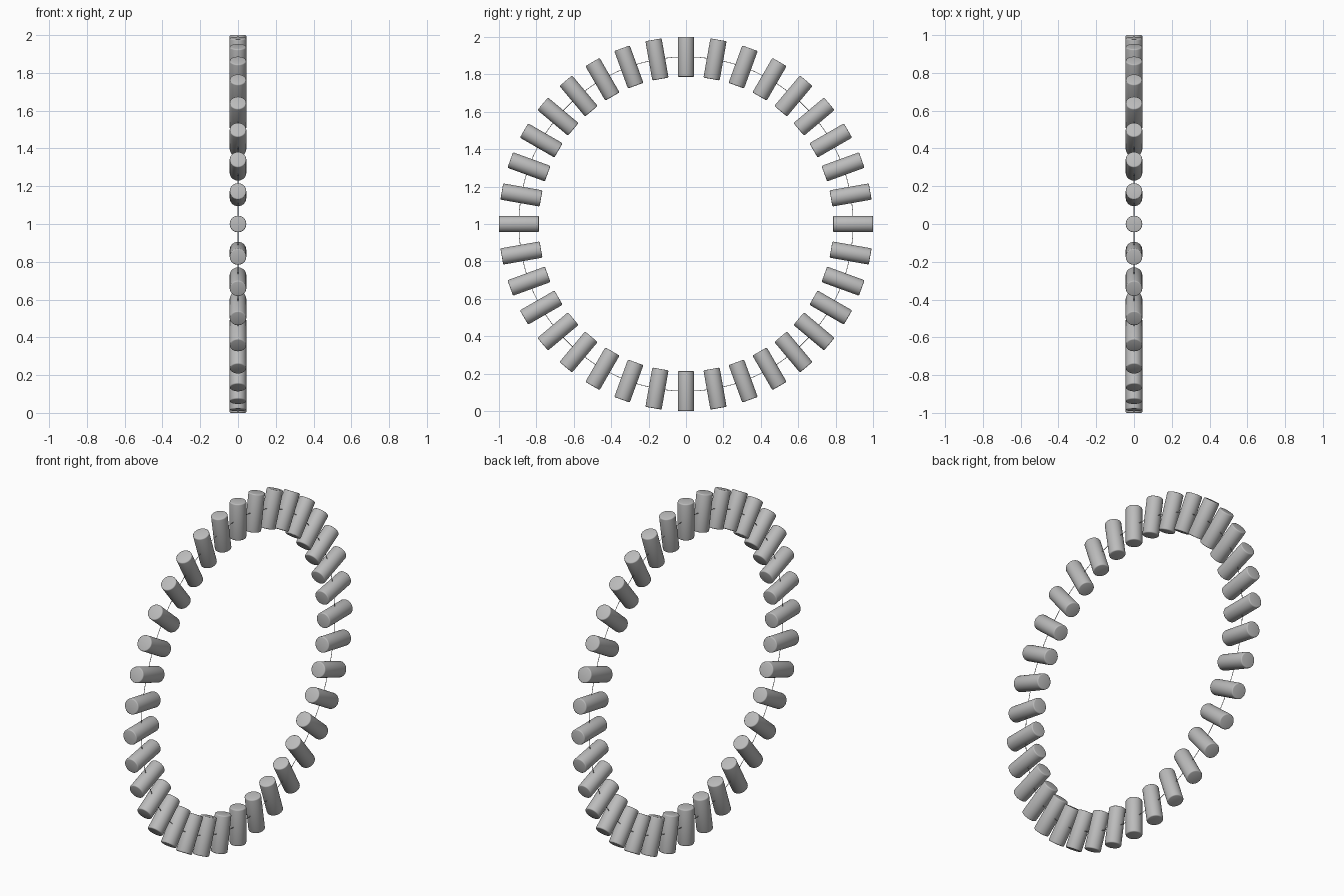
import bpy
import bmesh
import math
from mathutils import Matrix

cube = bpy.data.objects.get("Cube")
if cube:
    bpy.data.objects.remove(cube, do_unlink=True)

COUNT = 36
RADIUS = 0.044       # roller radius
LENGTH = 0.213       # roller length along the ring's radius
RING = 1 - LENGTH / 2

grey = bpy.data.materials.new("plain grey")
grey.use_nodes = True
colour = (0.5, 0.5, 0.5, 1)
grey.diffuse_color = colour
grey.node_tree.nodes["Principled BSDF"].inputs["Base Color"].default_value = colour


def smooth(obj):
    bpy.ops.object.select_all(action="DESELECT")
    obj.select_set(True)
    bpy.context.view_layer.objects.active = obj
    bpy.ops.object.shade_smooth_by_angle(angle=math.radians(35))


# One roller mesh with softly rounded rims, shared by all rollers
mesh = bpy.data.meshes.new("roller")
bm = bmesh.new()
bmesh.ops.create_cone(bm, cap_ends=True, segments=32, radius1=RADIUS,
                      radius2=RADIUS, depth=LENGTH)
rims = [e for e in bm.edges if abs(e.verts[0].co.z - e.verts[1].co.z) < 0.001]
bmesh.ops.bevel(bm, geom=rims, offset=0.006, segments=3, profile=0.5,
                affect="EDGES")
bm.to_mesh(mesh)
bm.free()
mesh.materials.append(grey)

# Rollers standing radially around the ring
for i in range(COUNT):
    roller = bpy.data.objects.new(f"roller_{i + 1}", mesh)
    bpy.context.collection.objects.link(roller)
    roller.matrix_world = (Matrix.Translation((0, 0, 1))
                           @ Matrix.Rotation(math.tau * i / COUNT, 4, "X")
                           @ Matrix.Translation((0, 0, RING)))
    if i == 0:
        smooth(roller)

# Hair-thin wire threading the middles of the rollers
bpy.ops.mesh.primitive_torus_add(major_radius=RING, minor_radius=0.0015,
                                 major_segments=144, minor_segments=8,
                                 location=(0, 0, 1),
                                 rotation=(0, math.pi / 2, 0))
wire = bpy.context.object
wire.name = "ring_wire"
wire.data.materials.append(grey)
smooth(wire)
